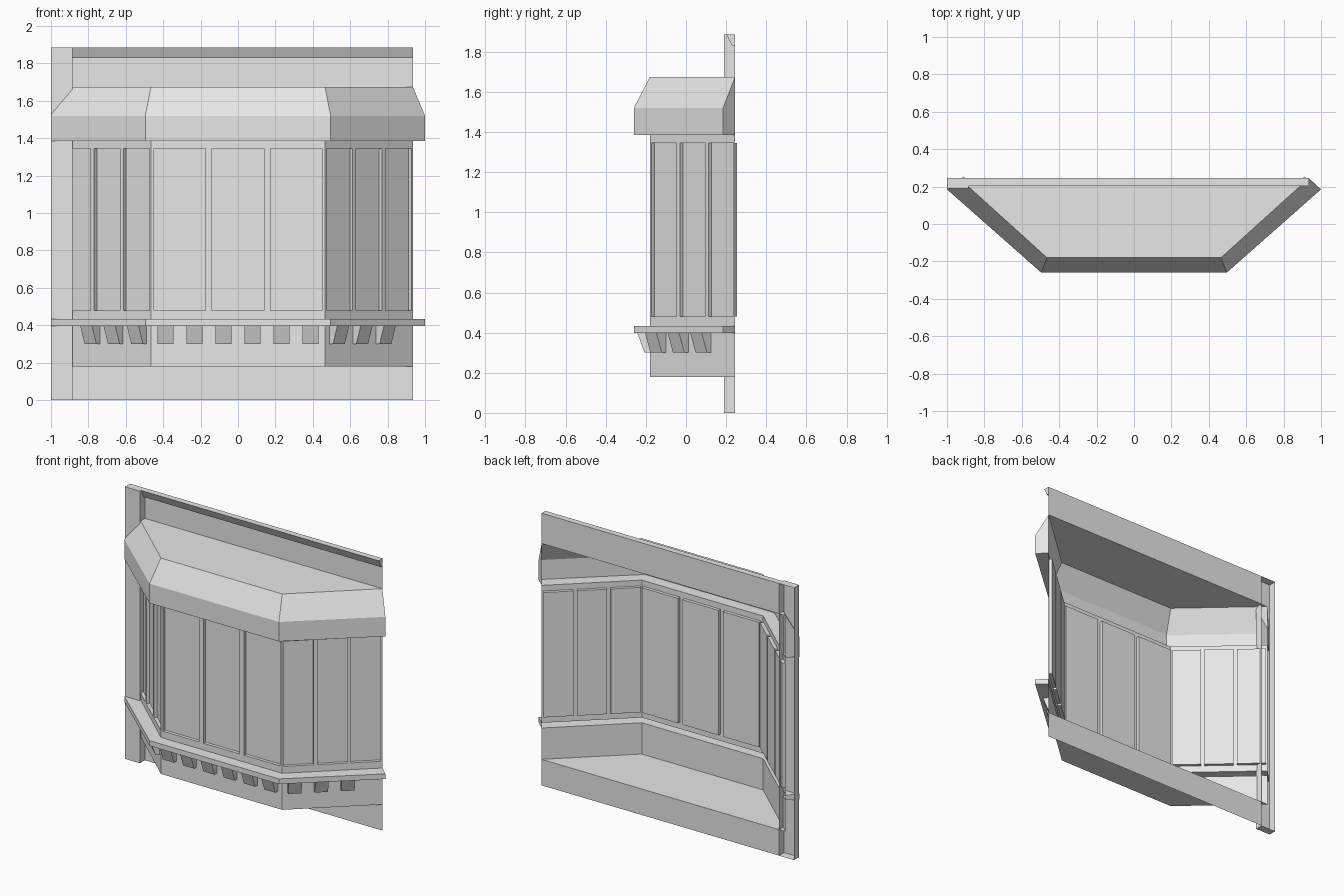
import bpy
from mathutils import Vector

if "Cube" in bpy.data.objects:
    bpy.data.objects.remove(bpy.data.objects["Cube"], do_unlink=True)

grey = bpy.data.materials.new("plain_grey")
grey.use_nodes = True
tone = (0.8, 0.8, 0.8, 1)
grey.diffuse_color = tone
grey.node_tree.nodes["Principled BSDF"].inputs["Base Color"].default_value = tone

BACK, POST_X, END_X, TOP = 0.245, -0.885, 0.935, 1.885
FLOOR, SILL_LOW, SILL_TOP, HEAD, ROOF = 0.18, 0.397, 0.433, 1.385, 1.675


def build(name, polys):
    """Make one object from a list of polygons given as point lists."""
    verts, faces, index = [], [], {}
    for poly in polys:
        face = []
        for p in poly:
            key = tuple(round(c, 5) for c in p)
            if key not in index:
                index[key] = len(verts)
                verts.append(key)
            face.append(index[key])
        faces.append(face)
    mesh = bpy.data.meshes.new(name)
    mesh.from_pydata(verts, [], faces)
    mesh.materials.append(grey)
    obj = bpy.data.objects.new(name, mesh)
    bpy.context.collection.objects.link(obj)
    return obj


def plan(offset, z):
    """Bay outline, left back to right back, pushed outward by an offset."""
    ex, ey = END_X + 0.81 * offset, BACK - 0.75 * offset
    cx, cy = 0.465 + 0.385 * offset, -0.18 - offset
    return [Vector(p) for p in
            ((-ex, ey, z), (-cx, cy, z), (cx, cy, z), (ex, ey, z))]


def sweep(profile, capped=True):
    """Run an (offset, z) profile round the bay."""
    rings = [plan(o, z) for o, z in profile]
    polys = [[lo[i], lo[i + 1], hi[i + 1], hi[i]]
             for lo, hi in zip(rings, rings[1:]) for i in range(3)]
    if capped:
        polys.append([r[0] for r in rings])
        polys.append([r[3] for r in reversed(rings)])
    return polys


def prism(a, b, outline):
    """Closed solid between two matching outlines."""
    n = len(outline)
    sides = [[a[i], b[i], b[(i + 1) % n], a[(i + 1) % n]] for i in range(n)]
    return sides + [a, b[::-1]]


def wall_panel(x0, x1, z0, z1):
    return [[(x0, BACK, z0), (x1, BACK, z0), (x1, BACK, z1), (x0, BACK, z1)]]


# Flat wall below and above the bay
build("lower_wall", wall_panel(POST_X, END_X, 0, FLOOR))
build("upper_wall", wall_panel(POST_X, END_X, ROOF, TOP))

# Side post, open at the back
def post_ring(z):
    return [(-1, BACK, z), (-1, 0.19, z), (POST_X, 0.19, z), (POST_X, BACK, z)]
low, high = post_ring(0), post_ring(TOP)
build("side_post", [[low[i], low[i + 1], high[i + 1], high[i]] for i in range(3)]
      + [high, low[::-1]])

# Bevelled lip along the top of the wall
lip = [(BACK, TOP), (BACK, 1.83), (0.23, 1.83), (0.203, TOP)]
build("top_lip", prism([(END_X, y, z) for y, z in lip][::-1],
                       [(POST_X, y, z) for y, z in lip][::-1], lip))

# Bay base, floor, sill, cornice and roof
build("bay_base", sweep([(0, FLOOR), (0, SILL_LOW)], False))
build("bay_floor", [plan(0, FLOOR)[::-1]])
build("sill", sweep([(0, SILL_LOW), (0.08, SILL_LOW), (0.08, SILL_TOP), (0, SILL_TOP)]))
build("cornice", sweep([(0, HEAD), (0.08, HEAD), (0.08, 1.52), (0, ROOF)]))
build("bay_roof", [plan(0, ROOF)])

# Window walls, three recessed panes on each side of the bay
corners = plan(0, 0)
MARGIN, PANE, RECESS = 0.0165, 0.297, 0.022
MULLION = (1 - 2 * MARGIN - 3 * PANE) / 2
cuts = [0]
for k in range(3):
    start = MARGIN + k * (PANE + MULLION)
    cuts += [start, start + PANE]
cuts.append(1)
levels = [SILL_TOP, 0.48, 1.345, HEAD]

frames, panes = [], []
for a, b in zip(corners, corners[1:]):
    along = (b - a).normalized()
    inward = Vector((-along.y, along.x, 0))

    def cell(t0, t1, z0, z1, depth=0):
        return [a.lerp(b, t) + inward * depth + Vector((0, 0, z))
                for t, z in ((t0, z0), (t1, z0), (t1, z1), (t0, z1))]

    for i, (t0, t1) in enumerate(zip(cuts, cuts[1:])):
        for j, (z0, z1) in enumerate(zip(levels, levels[1:])):
            outer = cell(t0, t1, z0, z1)
            if i % 2 and j == 1:
                inner = cell(t0, t1, z0, z1, RECESS)
                panes.append(inner)
                frames += [[outer[k], outer[(k + 1) % 4], inner[(k + 1) % 4], inner[k]]
                           for k in range(4)]
            else:
                frames.append(outer)
build("window_frames", frames)
build("window_panes", panes)

# Slanted brackets under the sill
bracket = [(0, 0.30), (0.027, 0.30), (0.062, SILL_LOW), (0, SILL_LOW)]
front_spots = [0.5 + 0.167 * (k - 2.5) for k in range(6)]
side_spots = [0.12, 0.385, 0.65]
spots = [[1 - t for t in side_spots], front_spots, side_spots]
brackets = []
for a, b, places in zip(corners, corners[1:], spots):
    along = (b - a).normalized()
    outward = Vector((along.y, -along.x, 0))
    for t in places:
        mid = a.lerp(b, t)
        ends = [[mid + along * s + outward * o + Vector((0, 0, z)) for o, z in bracket]
                for s in (-0.0425, 0.0425)]
        brackets += prism(ends[0], ends[1], bracket)
obj = build("sill_brackets", brackets)

# Make the closed solids face outward
import bmesh
for name in ("sill_brackets", "top_lip"):
    mesh = bpy.data.objects[name].data
    bm = bmesh.new()
    bm.from_mesh(mesh)
    bmesh.ops.recalc_face_normals(bm, faces=bm.faces)
    bm.to_mesh(mesh)
    bm.free()
